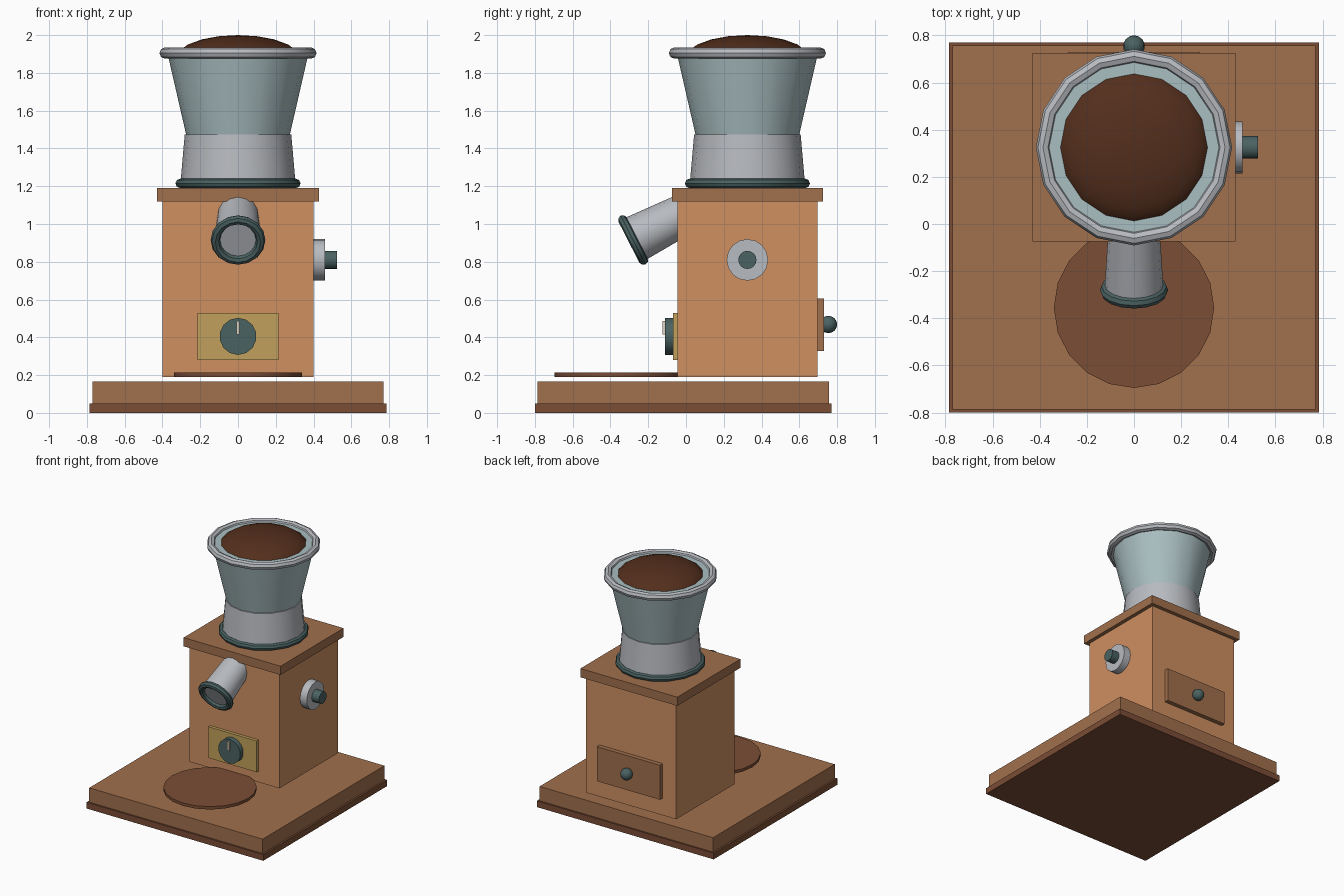
import bpy, math
from mathutils import Vector

if "Cube" in bpy.data.objects:
    bpy.data.objects.remove(bpy.data.objects["Cube"])


def material(name, rgb):
    m = bpy.data.materials.new(name)
    m.diffuse_color = tuple((c / 255) ** 2.2 for c in rgb) + (1,)
    m.use_nodes = True
    m.node_tree.nodes["Principled BSDF"].inputs["Base Color"].default_value = m.diffuse_color
    return m


WOOD = material("wood", (205, 142, 97))
TRIM = material("trim_wood", (160, 111, 78))
DARK = material("dark_wood", (122, 78, 56))
BEAN = material("beans", (84, 50, 34))
BRASS = material("brass", (192, 160, 92))
STEEL = material("steel", (182, 185, 190))
IRON = material("dark_metal", (76, 98, 98))
GLASS = material("tinted_glass", (168, 189, 192))
CREAM = material("cream", (220, 210, 190))
CY = 0.325  # y of the body axis


def finish(name, mat, smooth=False):
    o = bpy.context.object
    o.name = name
    o.data.materials.append(mat)
    if smooth:
        bpy.ops.object.shade_smooth_by_angle(angle=math.radians(35))
    return o


def box(name, mat, x, y, z):
    bpy.ops.mesh.primitive_cube_add(size=1)
    o = finish(name, mat)
    for v in o.data.vertices:
        v.co = [r[0] + (c + 0.5) * (r[1] - r[0]) for r, c in zip((x, y, z), v.co)]
    return o


# Tapered round part running from point a to point b
def rod(name, mat, a, b, r1, r2=None, sides=16, smooth=True):
    a, b = Vector(a), Vector(b)
    d = b - a
    bpy.ops.mesh.primitive_cone_add(vertices=sides, radius1=r1, radius2=r2 or r1,
                                    depth=d.length, location=(a + b) / 2,
                                    rotation=d.to_track_quat('Z', 'Y').to_euler())
    return finish(name, mat, smooth)


def ring(name, mat, loc, axis, major, minor, sides=16):
    bpy.ops.mesh.primitive_torus_add(major_segments=sides, minor_segments=8,
                                     major_radius=major, minor_radius=minor, location=loc,
                                     rotation=Vector(axis).to_track_quat('Z', 'Y').to_euler())
    return finish(name, mat, True)


# Base and body
box("base_plinth", DARK, (-.785, .785), (-.80, .77), (0, .05))
box("base_board", TRIM, (-.77, .77), (-.787, .757), (.05, .165))
box("body", WOOD, (-.40, .40), (-.045, .695), (.19, 1.12))
box("body_cap", TRIM, (-.43, .43), (-.075, .725), (1.12, 1.19))
rod("cup_tray", DARK, (0, -.355, .19), (0, -.355, .213), .34, sides=20)

# Hopper stack
ring("collar_ring", IRON, (0, CY, 1.215), (0, 0, 1), .306, .025)
rod("collar", STEEL, (0, CY, 1.19), (0, CY, 1.475), .307, .282)
rod("hopper", GLASS, (0, CY, 1.475), (0, CY, 1.915), .275, .376)
ring("hopper_rim", STEEL, (0, CY, 1.905), (0, 0, 1), .386, .03)
bpy.ops.mesh.primitive_uv_sphere_add(segments=16, ring_count=10, radius=1, location=(0, CY, 1.88))
bpy.context.object.scale = (.327, .327, .12)
finish("coffee_beans", BEAN, True)

# Spout, angled down to the front
tip = Vector((0, -.28, .915))
aim = Vector((0, -.89, -.455))
rod("spout", STEEL, tip - aim * .36, tip, .105, .125)
ring("spout_lip", IRON, tip, aim, .12, .025)

# Front dial
box("dial_plate", BRASS, (-.215, .215), (-.07, -.045), (.28, .53))
rod("dial_knob", IRON, (0, -.07, .405), (0, -.11, .405), .098, sides=14)
box("dial_pointer", CREAM, (-.008, .008), (-.125, -.108), (.415, .487))

# Right side crank hub
rod("crank_flange", STEEL, (.40, CY, .81), (.46, CY, .81), .11)
rod("crank_hub", IRON, (.46, CY, .81), (.525, CY, .81), .048)

# Back drawer
box("drawer_front", TRIM, (-.28, .28), (.695, .73), (.328, .605))
bpy.ops.mesh.primitive_uv_sphere_add(segments=14, ring_count=8, radius=.046, location=(0, .754, .468))
finish("drawer_knob", IRON, True)
